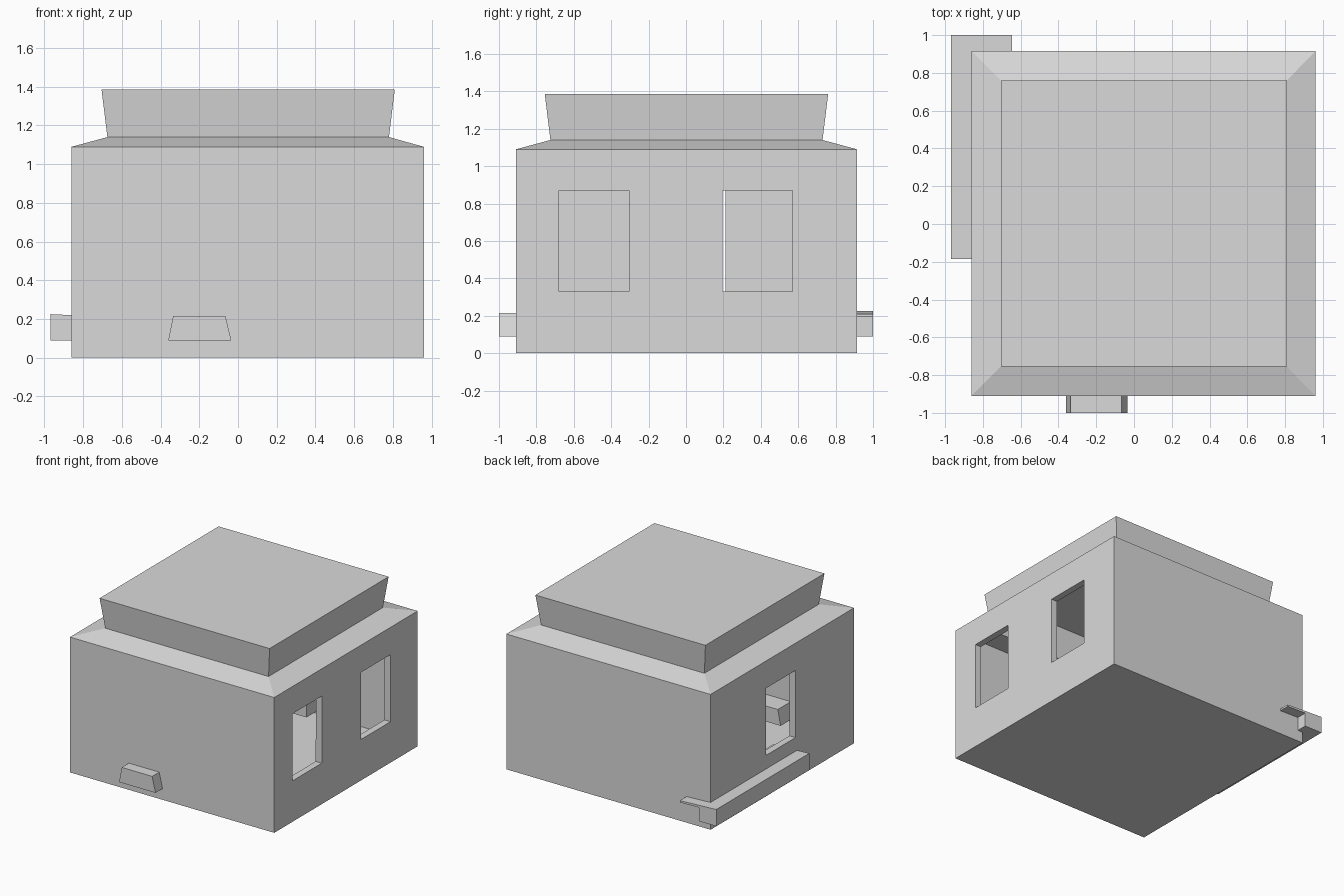
import bpy
import bmesh

cube = bpy.data.objects.get("Cube")
if cube:
    bpy.data.objects.remove(cube, do_unlink=True)

grey = bpy.data.materials.new("light_grey")
grey.use_nodes = True
colour = (0.7, 0.7, 0.7, 1)
grey.diffuse_color = colour
grey.node_tree.nodes["Principled BSDF"].inputs["Base Color"].default_value = colour


def make_object(name, bm):
    bmesh.ops.recalc_face_normals(bm, faces=bm.faces)
    mesh = bpy.data.meshes.new(name)
    bm.to_mesh(mesh)
    bm.free()
    mesh.materials.append(grey)
    obj = bpy.data.objects.new(name, mesh)
    bpy.context.collection.objects.link(obj)
    return obj


def stack(bm, rings):
    """Closed skin through rectangles given as (x0, x1, y0, y1, z)."""
    loops = []
    for x0, x1, y0, y1, z in rings:
        corners = ((x0, y0), (x1, y0), (x1, y1), (x0, y1))
        loops.append([bm.verts.new((x, y, z)) for x, y in corners])
    for low, high in zip(loops, loops[1:]):
        for i in range(4):
            j = (i + 1) % 4
            bm.faces.new((low[i], low[j], high[j], high[i]))
    bm.faces.new(loops[0])
    bm.faces.new(loops[-1])


def stacked(name, rings):
    bm = bmesh.new()
    stack(bm, rings)
    return make_object(name, bm)


def extruded(name, profile, y0, y1):
    """Prism along y from an x-z outline."""
    bm = bmesh.new()
    face = bm.faces.new([bm.verts.new((x, y0, z)) for x, z in profile])
    new = bmesh.ops.extrude_face_region(bm, geom=[face])["geom"]
    verts = [v for v in new if isinstance(v, bmesh.types.BMVert)]
    bmesh.ops.translate(bm, verts=verts, vec=(0, y1 - y0, 0))
    return make_object(name, bm)


# Hollow house shell: walls, sloped eaves and flared roof box
house = stacked("house_shell", [
    (-0.86, 0.96, -0.91, 0.915, 0),
    (-0.86, 0.96, -0.91, 0.915, 1.09),
    (-0.675, 0.78, -0.725, 0.73, 1.14),
    (-0.705, 0.81, -0.755, 0.76, 1.385),
])
shell = house.modifiers.new("thickness", "SOLIDIFY")
shell.thickness = 0.055
shell.offset = -1
shell.use_even_offset = True

# Window openings: two on the left wall, one on the right wall
bm = bmesh.new()
for x, y0, y1 in ((0.96, -0.68, -0.305), (0.96, 0.195, 0.57), (-0.86, -0.165, 0.21)):
    stack(bm, [(x - 0.1, x + 0.1, y0, y1, z) for z in (0.33, 0.87)])
cutter = make_object("window_cutter", bm)
cutter.hide_render = True
cutter.hide_set(True)
cut = house.modifiers.new("windows", "BOOLEAN")
cut.operation = "DIFFERENCE"
cut.solver = "EXACT"
cut.object = cutter

# Tapered step passing through the front wall
extruded("front_step", [(-0.36, 0.09), (-0.035, 0.09), (-0.065, 0.215), (-0.335, 0.215)],
         -1.0, -0.69)

# Bench with a thin overhanging seat, running along the right wall
extruded("side_bench", [(-0.97, 0.09), (-0.814, 0.09), (-0.814, 0.2),
                        (-0.645, 0.195), (-0.645, 0.21), (-0.97, 0.225)],
         -0.185, 1.0)

# Small block inside against the back wall
stacked("back_shelf", [(-0.2, 0.12, 0.7, 0.87, z) for z in (0.09, 0.215)])
